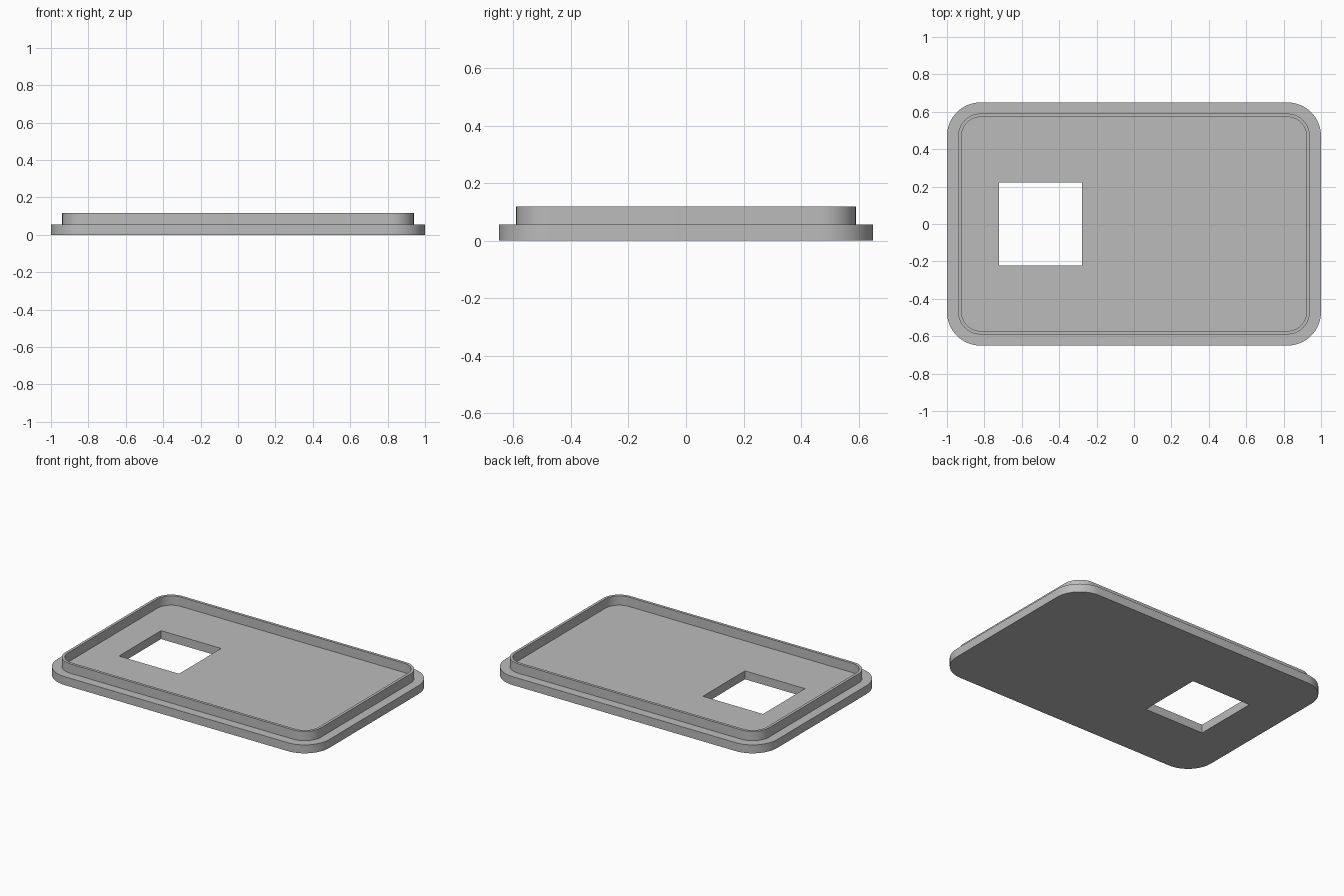
import bpy
import bmesh
from math import cos, sin, pi, radians

cube = bpy.data.objects.get("Cube")
if cube:
    bpy.data.objects.remove(cube, do_unlink=True)

grey = bpy.data.materials.new("light_grey_plastic")
grey.use_nodes = True
colour = (0.5, 0.5, 0.5, 1)
grey.diffuse_color = colour
grey.node_tree.nodes["Principled BSDF"].inputs["Base Color"].default_value = colour


def rounded_outline(half_x, half_y, radius, steps=16):
    """Rounded rectangle centred on the origin."""
    points = []
    for i, (sx, sy) in enumerate([(1, 1), (-1, 1), (-1, -1), (1, -1)]):
        for k in range(steps + 1):
            a = (i + k / steps) * pi / 2
            points.append((sx * (half_x - radius) + radius * cos(a),
                           sy * (half_y - radius) + radius * sin(a)))
    return points


def rectangle(cx, cy, half):
    return [(cx + half * sx, cy + half * sy)
            for sx, sy in [(1, 1), (-1, 1), (-1, -1), (1, -1)]]


def extruded_part(name, outer, hole, bottom, top):
    """Fill between two outlines and raise the area into a solid."""
    bm = bmesh.new()
    edges = []
    for outline in (outer, hole):
        verts = [bm.verts.new((x, y, bottom)) for x, y in outline]
        edges += [bm.edges.new((v, verts[i - 1])) for i, v in enumerate(verts)]
    bmesh.ops.triangle_fill(bm, edges=edges, use_beauty=True, normal=(0, 0, 1))
    solid = bmesh.ops.extrude_face_region(bm, geom=bm.faces[:], use_keep_orig=True)
    raised = [g for g in solid["geom"] if isinstance(g, bmesh.types.BMVert)]
    bmesh.ops.translate(bm, verts=raised, vec=(0, 0, top - bottom))
    bmesh.ops.recalc_face_normals(bm, faces=bm.faces[:])
    # Merge the flat triangles into clean large faces
    bmesh.ops.dissolve_limit(bm, angle_limit=radians(1),
                             verts=bm.verts[:], edges=bm.edges[:])
    mesh = bpy.data.meshes.new(name)
    bm.to_mesh(mesh)
    bm.free()
    mesh.materials.append(grey)
    part = bpy.data.objects.new(name, mesh)
    bpy.context.collection.objects.link(part)
    bpy.ops.object.select_all(action="DESELECT")
    part.select_set(True)
    bpy.context.view_layer.objects.active = part
    bpy.ops.object.shade_smooth_by_angle(angle=radians(30))
    return part


plate_top = 0.056

# Base plate with a square window
extruded_part("lid_plate", rounded_outline(1, 0.65, 0.18),
              rectangle(-0.5, 0, 0.221), 0, plate_top)

# Thin raised lip that fits inside the box
extruded_part("locating_lip", rounded_outline(0.94, 0.59, 0.12),
              rounded_outline(0.922, 0.572, 0.102), plate_top, 0.118)
